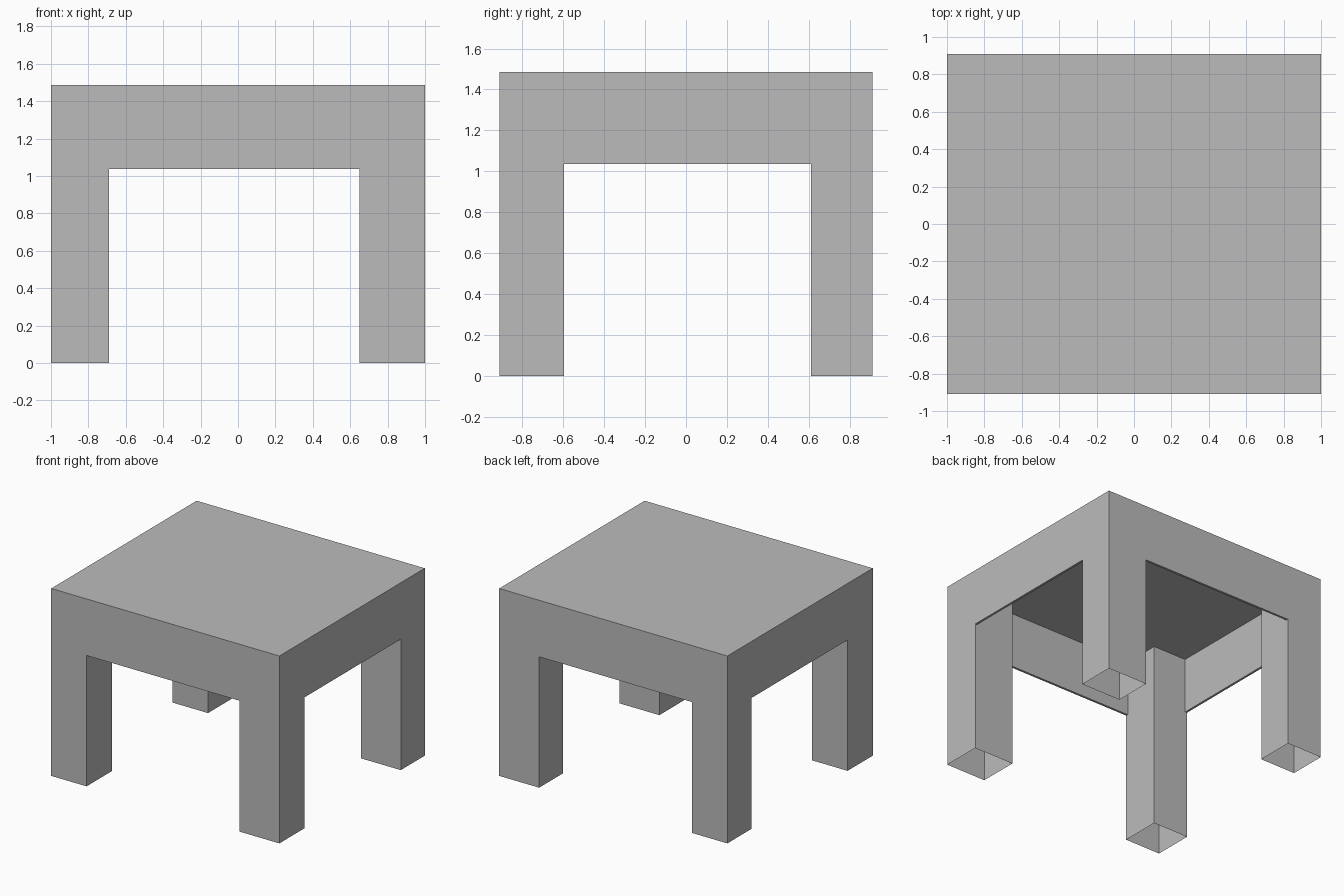
import bpy
import bmesh

cube = bpy.data.objects.get("Cube")
if cube:
    bpy.data.objects.remove(cube, do_unlink=True)

# Overall sizes
HALF_X, HALF_Y, HEIGHT = 1.0, 0.91, 1.485
APRON_Z = 1.037
TOP_T, APRON_T = 0.01, 0.018
UNDER = HEIGHT - TOP_T

# Inner edges of the legs on each side
GAP_X = (-0.69, 0.65)
GAP_Y = (-0.595, 0.61)

grey = bpy.data.materials.new("plain grey")
grey.use_nodes = True
grey.diffuse_color = (0.5, 0.5, 0.5, 1)
grey.node_tree.nodes["Principled BSDF"].inputs["Base Color"].default_value = (0.5, 0.5, 0.5, 1)


def box(name, xs, ys, zs, hollow=False):
    """Box between the given limits; a hollow box is an open tube."""
    bm = bmesh.new()
    bmesh.ops.create_cube(bm, size=1)
    for v in bm.verts:
        v.co = [lim[1] if c > 0 else lim[0] for c, lim in zip(v.co, (xs, ys, zs))]
    bm.normal_update()
    if hollow:
        ends = [f for f in bm.faces if abs(f.normal.z) > 0.5]
        bmesh.ops.delete(bm, geom=ends, context="FACES_ONLY")
    mesh = bpy.data.meshes.new(name)
    bm.to_mesh(mesh)
    bm.free()
    mesh.materials.append(grey)
    obj = bpy.data.objects.new(name, mesh)
    bpy.context.collection.objects.link(obj)
    return obj


# Table top
box("table_top", (-HALF_X, HALF_X), (-HALF_Y, HALF_Y), (UNDER, HEIGHT))

# Hollow legs, open at the foot
spans_x = {"right": (-HALF_X, GAP_X[0]), "left": (GAP_X[1], HALF_X)}
spans_y = {"front": (-HALF_Y, GAP_Y[0]), "back": (GAP_Y[1], HALF_Y)}
for end, ys in spans_y.items():
    for side, xs in spans_x.items():
        box(f"{end}_{side}_leg", xs, ys, (0, UNDER), hollow=True)

# Thin aprons between the legs
apron_z = (APRON_Z, UNDER)
box("front_apron", GAP_X, (-HALF_Y, -HALF_Y + APRON_T), apron_z)
box("back_apron", GAP_X, (HALF_Y - APRON_T, HALF_Y), apron_z)
box("right_apron", (-HALF_X, -HALF_X + APRON_T), GAP_Y, apron_z)
box("left_apron", (HALF_X - APRON_T, HALF_X), GAP_Y, apron_z)
